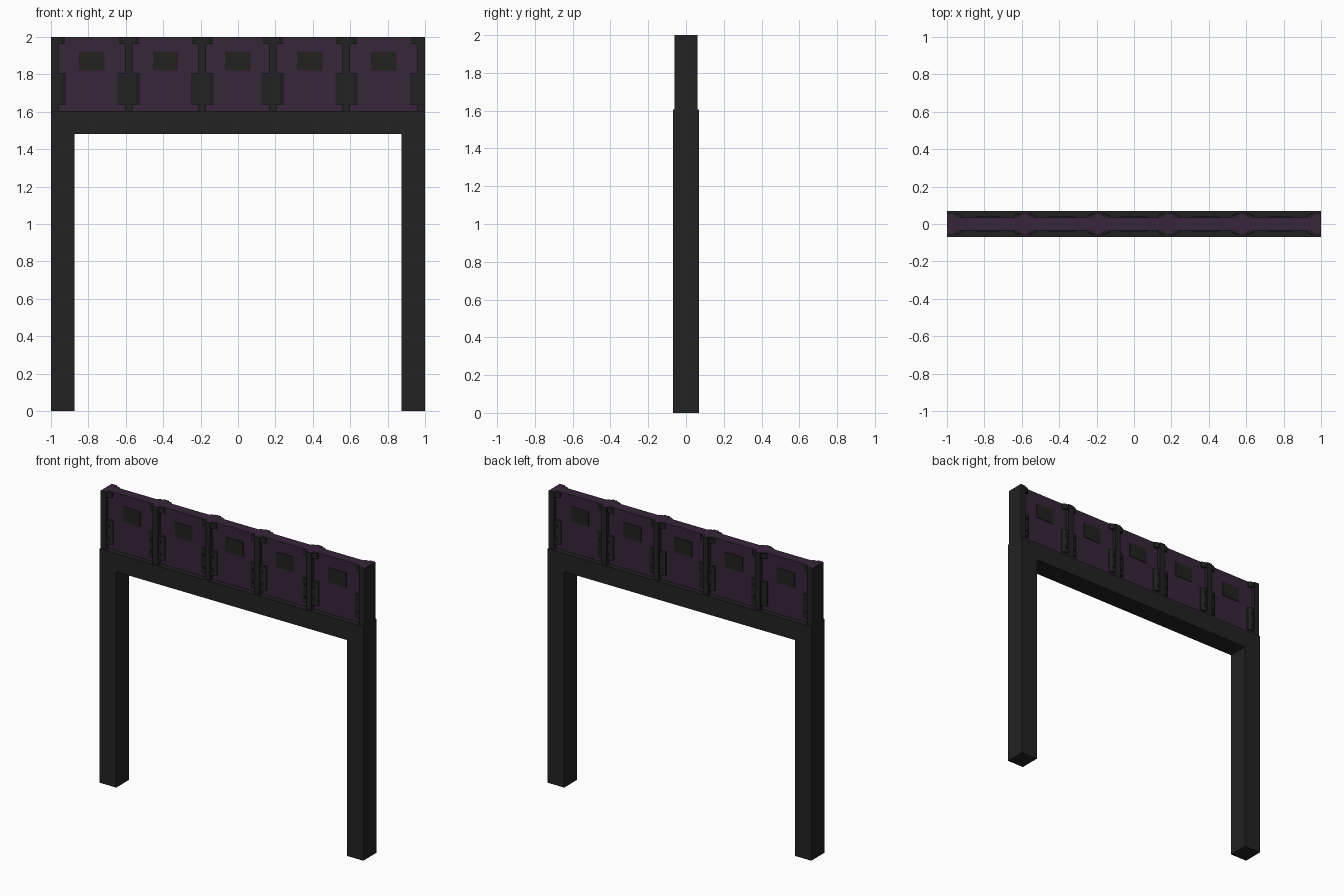
import bpy
import bmesh

cube = bpy.data.objects.get("Cube")
if cube:
    bpy.data.objects.remove(cube, do_unlink=True)


def material(name, rgb):
    m = bpy.data.materials.new(name)
    m.use_nodes = True
    m.diffuse_color = (*rgb, 1)
    m.node_tree.nodes["Principled BSDF"].inputs["Base Color"].default_value = (*rgb, 1)
    return m


CHARCOAL = material("charcoal", (0.016, 0.016, 0.016))
PURPLE = material("dark_purple", (0.038, 0.018, 0.044))
OLIVE = material("olive_black", (0.015, 0.016, 0.013))


def prism(name, points, axis, low, high, mats, top_mat=0):
    """Extrude a 2D outline along y or z; upward faces may take another material."""
    bm = bmesh.new()

    def place(p, t):
        return (p[0], t, p[1]) if axis == "y" else (p[0], p[1], t)

    face = bm.faces.new([bm.verts.new(place(p, low)) for p in points])
    extruded = bmesh.ops.extrude_face_region(bm, geom=[face])
    for v in extruded["geom"]:
        if isinstance(v, bmesh.types.BMVert):
            v.co["xyz".index(axis)] = high
    bmesh.ops.recalc_face_normals(bm, faces=bm.faces)
    for f in bm.faces:
        if f.normal.z > 0.9:
            f.material_index = top_mat
    mesh = bpy.data.meshes.new(name)
    bm.to_mesh(mesh)
    bm.free()
    for m in mats:
        mesh.materials.append(m)
    obj = bpy.data.objects.new(name, mesh)
    bpy.context.collection.objects.link(obj)
    return obj


def box(name, x, y, z, mats, top_mat=0):
    outline = [(x[0], y[0]), (x[1], y[0]), (x[1], y[1]), (x[0], y[1])]
    return prism(name, outline, "z", z[0], z[1], mats, top_mat)


# Gate frame: two legs and a crossbeam
BASE, TOP = 1.605, 2.0
inner, under = 0.875, 1.48
prism("gate_frame",
      [(-1, 0), (-inner, 0), (-inner, under), (inner, under),
       (inner, 0), (1, 0), (1, BASE), (-1, BASE)],
      "y", -0.07, 0.07, [CHARCOAL])

# Upright dividers with purple tops
HALF, PANEL_Y, POST_Y = 0.02, 0.035, 0.06
spans = [(-1, -0.96)]
spans += [(c - HALF, c + HALF) for c in (-0.585, -0.19, 0.185, 0.58)]
spans += [(0.96, 1)]
for i, span in enumerate(spans):
    box(f"divider_{i + 1}", span, (-POST_Y, POST_Y), (BASE, TOP),
        [CHARCOAL, PURPLE], 1)

# Panels between the dividers, with windows and clips on both faces
for i in range(len(spans) - 1):
    left, right = spans[i][1], spans[i + 1][0]
    mid = (left + right) / 2
    box(f"panel_{i + 1}", (left, right), (-PANEL_Y, PANEL_Y), (BASE, TOP), [PURPLE])
    for side, label in ((-1, "front"), (1, "back")):
        box(f"{label}_window_{i + 1}", (mid - 0.068, mid + 0.068),
            sorted((side * PANEL_Y, side * (PANEL_Y + 0.004))),
            (1.82, 1.922), [OLIVE])
        for edge, way, hand in ((left, 1, "right"), (right, -1, "left")):
            tag = f"{label}_{hand}_{i + 1}"
            # Tapered clips gripping the panel edge
            for part, width, z in (("lower_clip", 0.04, (1.64, 1.805)),
                                   ("corner_clip", 0.035, (1.962, TOP - 0.002))):
                outline = [(edge, side * PANEL_Y), (edge, side * 0.053),
                           (edge + way * width * 0.5, side * 0.053),
                           (edge + way * width, side * 0.043),
                           (edge + way * width, side * PANEL_Y)]
                prism(f"{part}_{tag}", outline, "z", z[0], z[1], [CHARCOAL])
            # Bolt heads on the lower clip
            for n, z in enumerate((1.68, 1.765)):
                box(f"clip_bolt_{tag}_{n + 1}",
                    sorted((edge + way * 0.006, edge + way * 0.018)),
                    sorted((side * 0.052, side * 0.058)),
                    (z - 0.01, z + 0.01), [CHARCOAL])
